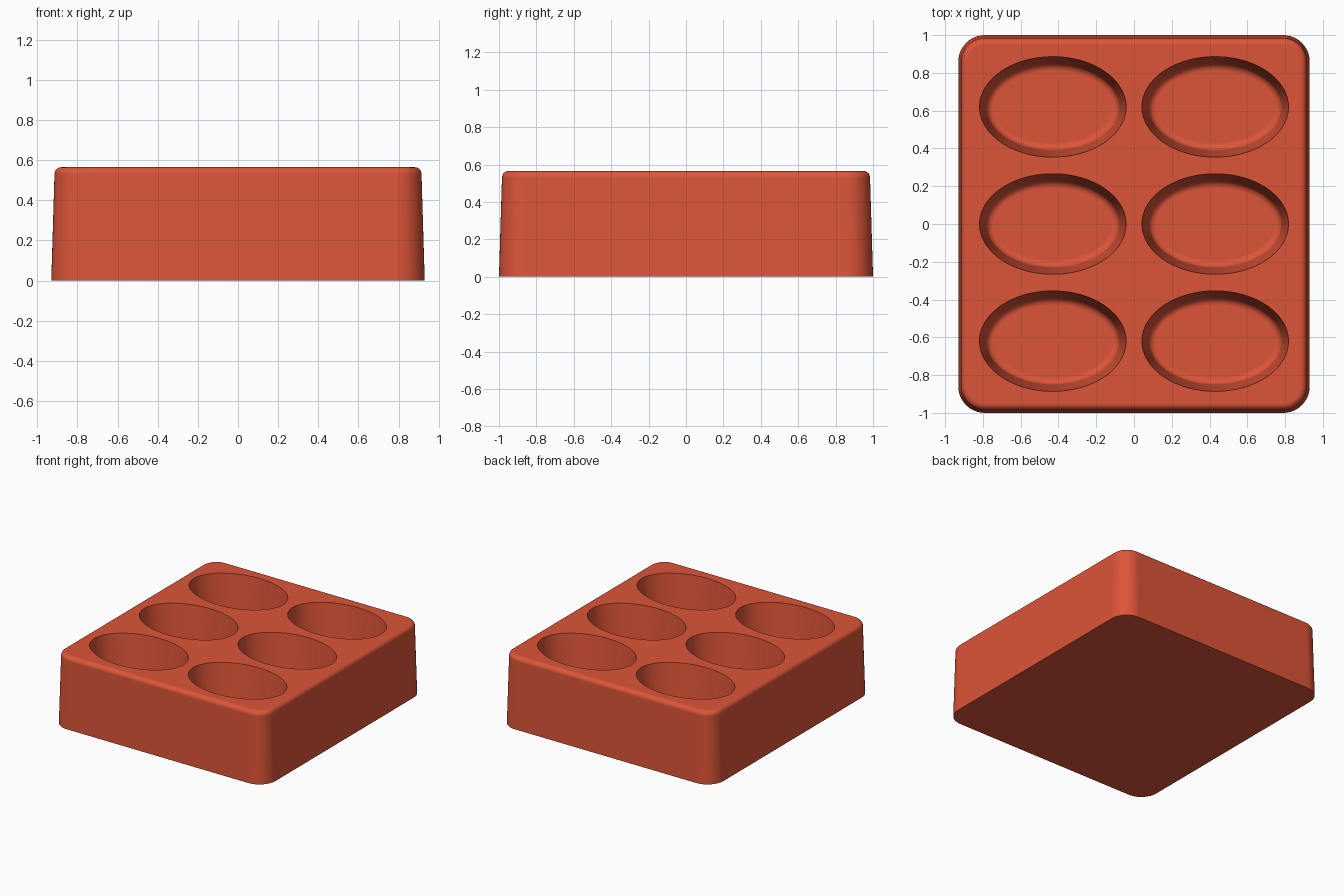
import bpy, bmesh
from math import sin, cos, pi

cube = bpy.data.objects.get("Cube")
if cube:
    bpy.data.objects.remove(cube, do_unlink=True)

HEIGHT = 0.565
HALF_X, HALF_Y, CORNER = 0.93, 1.0, 0.14
POCKET_X, POCKET_Y, FLOOR = 0.388, 0.266, 0.14

red = bpy.data.materials.new("brick_red")
red.use_nodes = True
colour = (0.72, 0.09, 0.04, 1)
red.diffuse_color = colour
red.node_tree.nodes["Principled BSDF"].inputs["Base Color"].default_value = colour


def rounded_rectangle(inset, z, steps=12):
    """Outline of the block, moved inwards by inset."""
    r = CORNER - inset
    points = []
    for k, (sx, sy) in enumerate([(1, 1), (-1, 1), (-1, -1), (1, -1)]):
        for i in range(steps + 1):
            a = (k + i / steps) * pi / 2
            points.append((sx * (HALF_X - CORNER) + r * cos(a),
                           sy * (HALF_Y - CORNER) + r * sin(a), z))
    return points


def ellipse(inset, z, steps=96):
    """Outline of a pocket, moved inwards by inset."""
    return [((POCKET_X - inset) * cos(2 * pi * i / steps),
             (POCKET_Y - inset) * sin(2 * pi * i / steps), z) for i in range(steps)]


def loft(name, rings, location=(0, 0, 0)):
    """Closed solid skinned through a stack of matching rings."""
    bm = bmesh.new()
    loops = [[bm.verts.new(p) for p in ring] for ring in rings]
    for low, high in zip(loops, loops[1:]):
        for i in range(len(low)):
            j = (i + 1) % len(low)
            bm.faces.new((low[i], low[j], high[j], high[i]))
    bm.faces.new(loops[0][::-1])
    bm.faces.new(loops[-1])
    bmesh.ops.recalc_face_normals(bm, faces=bm.faces)
    mesh = bpy.data.meshes.new(name)
    bm.to_mesh(mesh)
    bm.free()
    mesh.materials.append(red)
    obj = bpy.data.objects.new(name, mesh)
    obj.location = location
    bpy.context.collection.objects.link(obj)
    return obj


# Block: drafted walls and a rounded top edge
R, DRAFT = 0.035, 0.016
rings = [rounded_rectangle(0, 0)]
for i in range(9):
    a = i / 8 * pi / 2
    rings.append(rounded_rectangle(DRAFT + R * (1 - cos(a)), HEIGHT - R + R * sin(a)))
tray = loft("tray_block", rings)

# Pockets: drafted oval cutters with a rounded floor edge
F, SLOPE = 0.04, 0.035
rings = []
for i in range(9):
    a = i / 8 * pi / 2
    rings.append(ellipse(SLOPE + F * (1 - sin(a)), FLOOR + F * (1 - cos(a))))
rings.append(ellipse(0, HEIGHT))
rings.append(ellipse(0, HEIGHT + 0.1))

cutters = []
bpy.context.view_layer.objects.active = tray
for x in (-0.43, 0.43):
    for y in (-0.62, 0, 0.62):
        cutter = loft("pocket_cutter", rings, (x, y, 0))
        cutter.hide_render = True
        cutters.append(cutter)
        cut = tray.modifiers.new("pocket", "BOOLEAN")
        cut.operation = "DIFFERENCE"
        cut.solver = "EXACT"
        cut.object = cutter
        bpy.ops.object.modifier_apply(modifier=cut.name)
for cutter in cutters:
    bpy.data.objects.remove(cutter, do_unlink=True)

# Smooth walls with crisp rims and flat top
bpy.ops.object.select_all(action="DESELECT")
tray.select_set(True)
bpy.ops.object.shade_smooth_by_angle()
weighted = tray.modifiers.new("weighted_normals", "WEIGHTED_NORMAL")
weighted.keep_sharp = True
